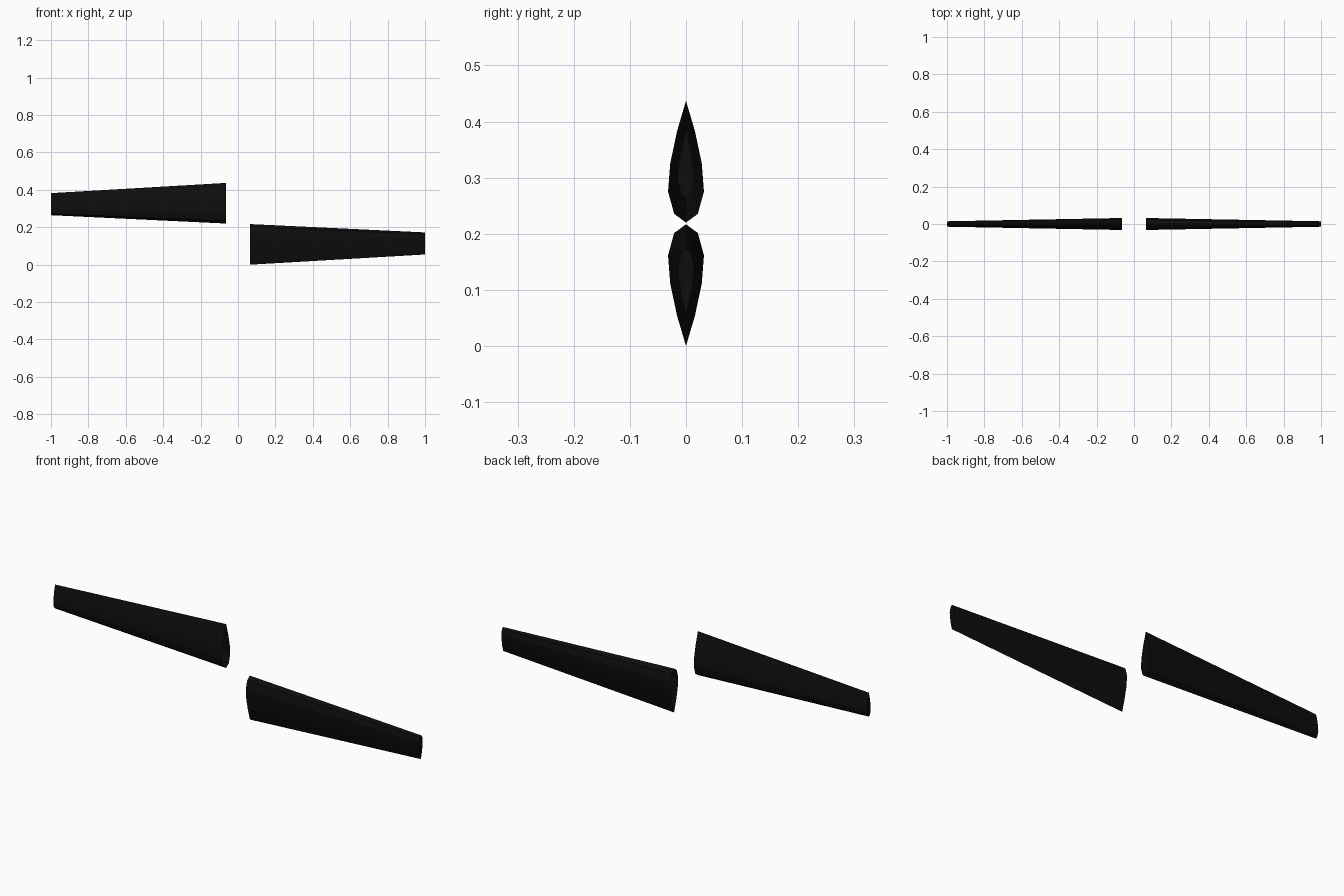
import bpy, bmesh, math
from mathutils import Matrix, Vector

if "Cube" in bpy.data.objects:
    bpy.data.objects.remove(bpy.data.objects["Cube"])

black = bpy.data.materials.new("matte_black")
black.diffuse_color = (0.004, 0.004, 0.004, 1)
black.use_nodes = True
black.node_tree.nodes["Principled BSDF"].inputs["Base Color"].default_value = black.diffuse_color

MID_Z = 0.2185
# half airfoil: (fraction of chord from rounded edge, fraction of half thickness)
HALF = [(0, 0), (0.072, 0.66), (0.255, 1), (0.485, 0.88), (0.75, 0.5), (1, 0)]
SECTION = HALF + [(c, -t) for c, t in HALF[-2:0:-1]]


def blade(name, turn):
    bm = bmesh.new()

    # one airfoil ring: x position, rounded edge z, chord, half thickness
    def ring(x, z, chord, thick):
        return [bm.verts.new((x, thick * t, z + chord * c)) for c, t in SECTION]

    root = ring(-0.065, 0.0015, 0.217, 0.032)
    tip = ring(-1.0, 0.046, 0.118, 0.0145)
    n = len(root)
    for i in range(n):
        j = (i + 1) % n
        bm.faces.new((root[i], root[j], tip[j], tip[i]))
    bm.faces.new(tip)  # closed tip, hollow root
    bmesh.ops.recalc_face_normals(bm, faces=bm.faces)
    # the second blade is the first turned half round about the hub axis
    bmesh.ops.transform(bm, verts=bm.verts,
                        matrix=Matrix.Translation((0, 0, MID_Z)) @ Matrix.Rotation(turn, 4, 'Y'))
    me = bpy.data.meshes.new(name)
    bm.to_mesh(me)
    bm.free()
    # make sure the open shell faces outward
    tip_face = me.polygons[-1]
    if tip_face.normal.x * tip_face.center.x < 0:
        me.flip_normals()
    me.materials.append(black)
    ob = bpy.data.objects.new(name, me)
    bpy.context.collection.objects.link(ob)
    return ob


blade("left_blade", 0)
blade("right_blade", math.pi)
